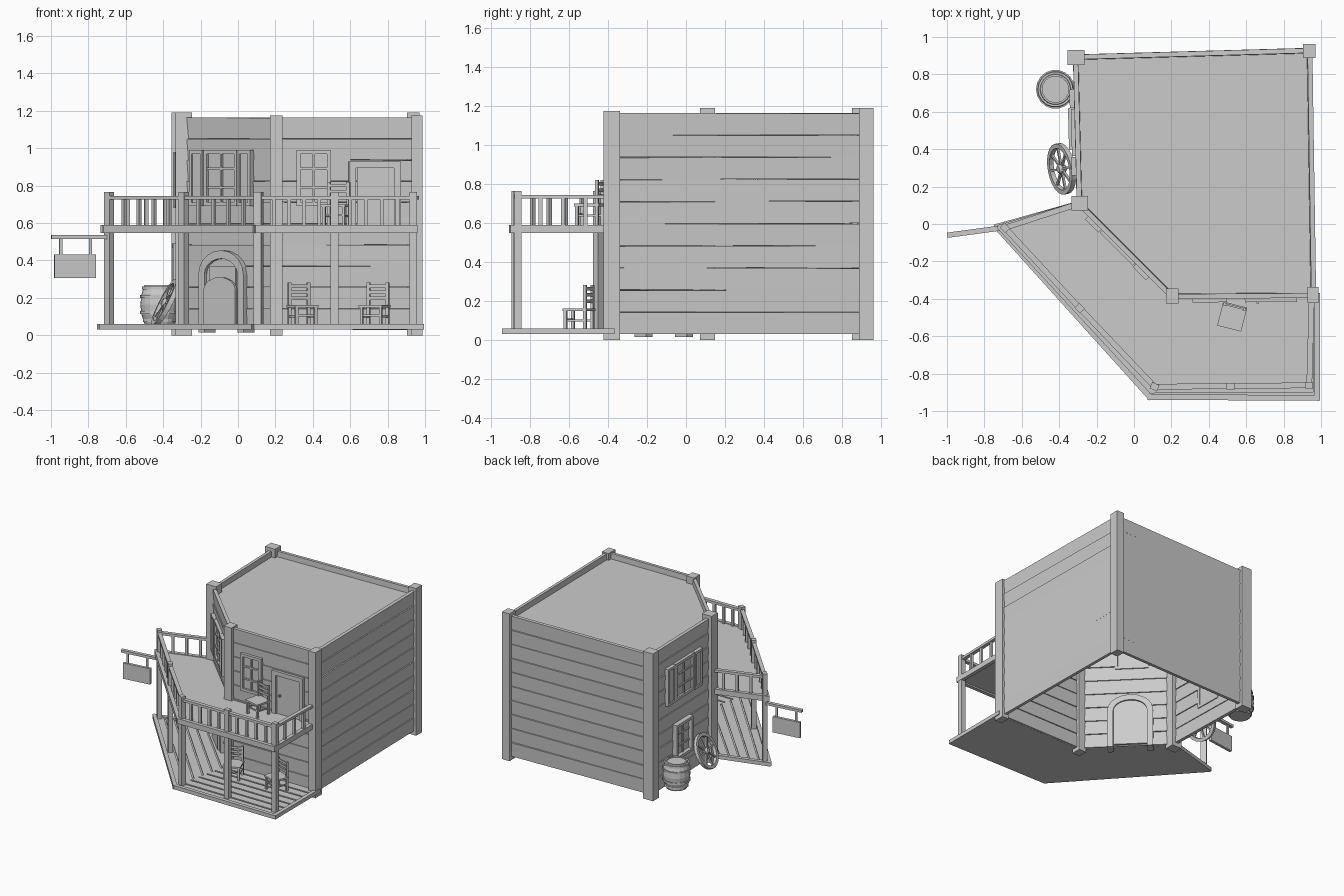
import bpy, bmesh, math, random
from mathutils import Matrix, Vector

if "Cube" in bpy.data.objects:
    bpy.data.objects.remove(bpy.data.objects["Cube"])
random.seed(4)
T, R = Matrix.Translation, Matrix.Rotation


def finish(name, bm, M=Matrix()):
    bmesh.ops.recalc_face_normals(bm, faces=bm.faces)
    me = bpy.data.meshes.new(name)
    bm.to_mesh(me)
    bm.free()
    me.transform(M)
    ob = bpy.data.objects.new(name, me)
    bpy.context.collection.objects.link(ob)
    return ob


def box(name, lo, hi, M=Matrix()):
    """Box between two local corners, placed by M."""
    lo, hi = Vector(lo), Vector(hi)
    bm = bmesh.new()
    bmesh.ops.create_cube(bm, size=1)
    d = hi - lo
    bmesh.ops.transform(bm, verts=bm.verts, matrix=T((lo + hi) / 2) @ Matrix.Diagonal((*d, 1)))
    return finish(name, bm, M)


def prism(name, pts, h, M=Matrix()):
    """2D outline extruded along local z."""
    bm = bmesh.new()
    f = bm.faces.new([bm.verts.new((x, y, 0)) for x, y in pts])
    r = bmesh.ops.extrude_face_region(bm, geom=[f])
    bmesh.ops.translate(bm, vec=(0, 0, h), verts=[v for v in r['geom'] if isinstance(v, bmesh.types.BMVert)])
    return finish(name, bm, M)


def frame(p, q):
    """Local frame on a wall: x along, y inward, z up."""
    p, q = Vector(p), Vector(q)
    d = q - p
    return T((p.x, p.y, 0)) @ R(math.atan2(d.y, d.x), 4, 'Z'), d.length


def beam(name, p, q, w, z0, z1, extra=0):
    M, L = frame(p, q)
    return box(name, (-extra, -w / 2, z0), (L + extra, w / 2, z1), M)


def lathe(name, prof, n, M):
    bm = bmesh.new()
    rings = [[bm.verts.new((r * math.cos(2 * math.pi * i / n), r * math.sin(2 * math.pi * i / n), z))
              for i in range(n)] for r, z in prof]
    for a, b in zip(rings, rings[1:]):
        for i in range(n):
            bm.faces.new((a[i], a[(i + 1) % n], b[(i + 1) % n], b[i]))
    bm.faces.new(rings[0])
    bm.faces.new(rings[-1])
    return finish(name, bm, M)


def lerp(a, b, t):
    return tuple(Vector(a).lerp(Vector(b), t))


# building corners, counter-clockwise
A, E, D, C, B = (-.31, .89), (-.29, .11), (.205, -.385), (.957, -.38), (.937, .925)
ring = [A, E, D, C, B]
for (x, y), w, d, top in zip(ring, (.09, .088, .068, .06, .066), (.078, .078, .078, .085, .075),
                             (1.19, 1.19, 1.175, 1.175, 1.19)):
    box("corner_post", (x - w / 2, y - d / 2, 0), (x + w / 2, y + d / 2, top))

# plank walls with slightly crooked boards
for p, q in zip(ring, ring[1:] + ring[:1]):
    M, L = frame(p, q)
    H = 1.135 / 10
    for i in range(10):
        z = .03 + H * (i + .5)
        tilt = R(random.uniform(-.003, .003), 4, 'Y') @ R(math.radians(random.uniform(2, 4)), 4, 'X')
        box("wall_board", (-L / 2 + .01, -.013, -H / 2 + .001), (L / 2 - .01, .013, H / 2 - .001),
            M @ T((L / 2, 0, z)) @ tilt)
prism("roof", ring, .02, T((0, 0, 1.1)))

# porch floor and balcony
P = [(-.735, -.015), (.085, -.925), (.98, -.93)]
prism("porch_floor", [E, D, C, (.98, -.38), P[2], P[1], P[0]], .012, T((0, 0, .03)))
for i0, i1, o0, o1, n in ((E, D, P[0], P[1], 6), (D, (.97, -.38), P[1], P[2], 7)):
    for k in range(n):
        a, b = k / n + .012, (k + 1) / n - .012
        prism("porch_plank", [lerp(i0, o0, a), lerp(i1, o1, a), lerp(i1, o1, b), lerp(i0, o0, b)],
              .008, T((0, 0, .041)))
for p, q in ((P[0], P[1]), (P[1], P[2]), (P[2], (.98, -.38)), (E, P[0])):
    beam("porch_rim", p, q, .03, .03, .06, .012)
S = [(-.69, -.02), (-.29, -.45), (.11, -.87), (.515, -.867), (.937, -.862)]
K = [(-.715, -.018), (.092, -.89), (.945, -.885)]
prism("balcony_floor", [E, D, C, K[2], K[1], K[0]], .025, T((0, 0, .56)))
for p, q in ((K[0], K[1]), (K[1], K[2]), (K[2], (.945, -.4)), (E, K[0])):
    beam("balcony_beam", p, q, .03, .548, .59, .012)

# porch posts and railing
for (x, y), a in zip(S, (-.8, -.8, -.4, 0, 0)):
    box("porch_post", (-.021, -.018, .045), (.021, .018, .765), T((x, y, 0)) @ R(a, 4, 'Z'))
path = [E] + S + [(.95, -.4)]
for i, (p, q) in enumerate(zip(path, path[1:])):
    beam("hand_rail", p, q, .03, .725, .745)
    n = 4 if 0 < i < 5 else 3
    for k in range(1, n + 1):
        x, y = lerp(p, q, k / (n + 1))
        box("baluster", (-.01, -.009, .58), (.01, .009, .73), T((x, y, 0)) @ frame(p, q)[0].to_3x3().to_4x4())


# windows: pane, frame bars, glazing bars, optional shutters
def window(M, u, z0, z1, w, rows=3, out=.035, shutter=0):
    h, t = w / 2, .022
    box("window_pane", (u - h, -.02, z0), (u + h, .016, z1), M)
    for s in (-1, 1):
        e = u + s * (h - t / 2)
        box("window_jamb", (e - t / 2, -out, z0), (e + t / 2, .02, z1), M)
        if shutter:
            c = u + s * (h + shutter / 2 + .006)
            a, b = c - shutter / 2, c + shutter / 2
            box("shutter", (a, -.03, z0), (b, -.01, z1), M)
            for c0, c1 in ((a, a + .018), (b - .018, b)):
                box("shutter_stile", (c0, -.04, z0), (c1, -.02, z1), M)
            for c0, c1 in ((z0, z0 + .02), (z1 - .02, z1)):
                box("shutter_rail", (a, -.04, c0), (b, -.02, c1), M)
    for a in (z0, z1 - t):
        box("window_rail", (u - h, -out, a), (u + h, .02, a + t), M)
    box("glazing_bar", (u - .007, -.03, z0), (u + .007, 0, z1), M)
    for k in range(1, rows):
        z = z0 + (z1 - z0) * k / rows
        box("glazing_bar", (u - h, -.03, z - .006), (u + h, 0, z + .006), M)


left, _ = frame(A, E)
diag, _ = frame(E, D)
front, _ = frame(D, C)
window(left, .40, .68, .98, .25, 3, .035, .10)
window(left, .38, .21, .49, .22, 3, .05)
window(diag, .31, .69, .99, .25, 3, .035, .10)
window(front, .20, .69, .99, .185)

# balcony door
box("door_panel", (.43, -.024, .585), (.63, .016, .90), front)
for a, b, c, d in ((.387, .425, .585, .93), (.63, .665, .585, .93), (.387, .665, .895, .93)):
    box("door_frame", (a, -.036, c), (b, .02, d), front)
box("door_handle", (.45, -.042, .73), (.464, -.02, .745), front)

# arched entrance with two swing leaves
up = diag @ T((.32, .045, 0)) @ R(math.pi / 2, 4, 'X')


def arc(r, zc, k=1.0, n=10):
    return [(r * math.cos(math.pi * i / n), zc + k * r * math.sin(math.pi * i / n)) for i in range(n + 1)]


outer, inner = arc(.17, .325, .76), arc(.125, .325, .68)
prism("arch_frame", [(.17, .015)] + outer + [(-.17, .015), (-.125, .015)] + inner[::-1] + [(.125, .015)], .085, up)
prism("entrance_panel", [(.13, .04)] + arc(.13, .32, .7) + [(-.13, .04)], .055, up @ T((0, 0, .012)))
box("inner_door", (-.10, -.028, .05), (.10, -.02, .37), diag @ T((.32, 0, 0)))
for s in (-1, 1):
    pts = [(0, .05), (.12, .05)] + [(.12 * math.cos(a * math.pi / 12), .24 + .07 * math.sin(a * math.pi / 12))
                                    for a in range(7)]
    prism("swing_leaf", [(s * x, z) for x, z in pts], .014, up @ T((0, 0, .082)))


# chairs
def chair(x, y, z, rot):
    M = T((x, y, z)) @ R(rot, 4, 'Z')
    box("chair_seat", (-.066, -.066, .098), (.066, .066, .112), M)
    for s in (-1, 1):
        e = s * .054
        box("chair_front_leg", (e - .008, -.06, 0), (e + .008, -.044, .1), M)
        box("chair_back_leg", (e - .008, .046, 0), (e + .008, .062, .232), M)
        box("chair_stretcher", (e - .005, -.05, .045), (e + .005, .05, .055), M)
    for k in range(3):
        box("chair_slat", (-.056, .05, .14 + k * .032), (.056, .06, .158 + k * .032), M)
    box("chair_stretcher", (-.054, -.056, .05), (.054, -.048, .06), M)


chair(.345, -.55, .05, .35)
chair(.73, -.55, .05, -.35)
chair(.525, -.495, .588, -.25)

# hanging sign
sign, L = frame((-.70, -.02), (-.998, -.06))
box("sign_arm", (0, -.014, .515), (L, .014, .535), sign)
box("sign_board", (.06, -.011, .305), (.285, .011, .432), sign)
for u in (.09, .25):
    box("sign_hanger", (u - .008, -.006, .43), (u + .008, .006, .52), sign)

# barrel with hoops and sunken lid
bm_ = T((-.42, .72, .055))
lathe("barrel", [(.078, 0), (.096, .055), (.102, .11), (.096, .165), (.08, .215), (.07, .215), (.07, .2)], 18, bm_)
for z, r in ((.015, .087), (.06, .101), (.145, .102), (.19, .092)):
    lathe("barrel_hoop", [(r - .008, z), (r + .002, z), (r + .002, z + .016), (r - .008, z + .016)], 18, bm_)

# leaning wagon wheel
t = math.radians(27)
h = Vector((-.18, .98, 0)).normalized()
v = Vector((.98, .18, 0)).normalized() * math.sin(t) + Vector((0, 0, math.cos(t)))
W = Matrix((h, v, h.cross(v))).transposed().to_4x4()
W.translation = (-.387, .295, .172)
n = 24
for i in range(n):
    a0, a1 = (2 * math.pi * (i + k) / n for k in (0, 1))
    prism("wheel_rim", [(r * math.cos(a), r * math.sin(a)) for r, a in
                        ((.113, a0), (.138, a0), (.138, a1), (.113, a1))], .026, W @ T((0, 0, -.013)))
for i in range(8):
    box("wheel_spoke", (.015, -.006, -.006), (.118, .006, .006), W @ R(i * math.pi / 4, 4, 'Z'))
lathe("wheel_hub", [(.018, -.022), (.025, -.012), (.025, .012), (.018, .022)], 12, W)
